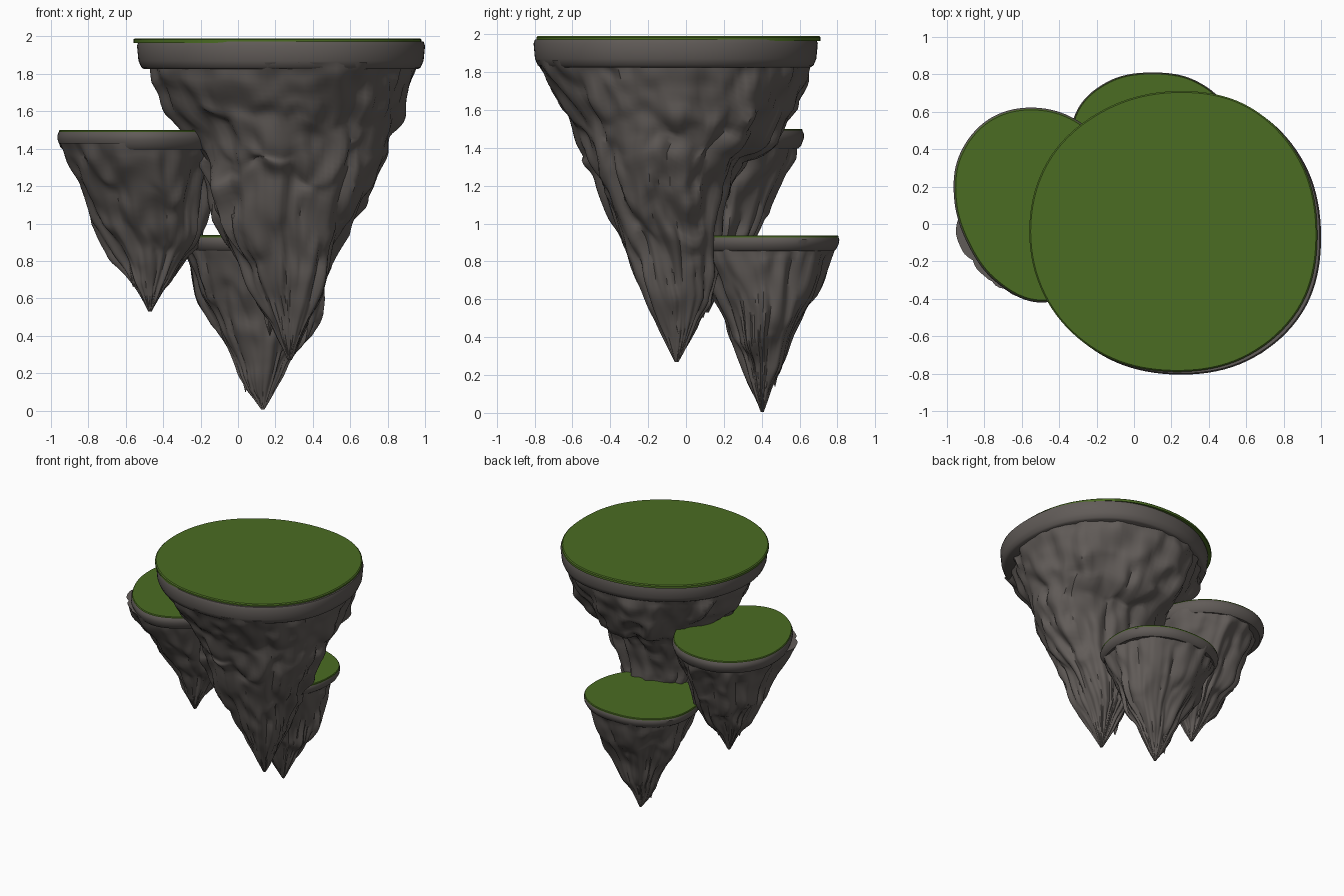
import bpy, bmesh, math
from mathutils import Vector, noise

if "Cube" in bpy.data.objects:
    bpy.data.objects.remove(bpy.data.objects["Cube"])


def material(name, rgb):
    m = bpy.data.materials.new(name)
    m.diffuse_color = (*rgb, 1)
    m.use_nodes = True
    m.node_tree.nodes["Principled BSDF"].inputs["Base Color"].default_value = m.diffuse_color
    return m


GRASS = material("grass green", (0.07, 0.15, 0.016))
ROCK = material("brown grey rock", (0.12, 0.106, 0.098))
N = 112


def loft(bm, rings):
    """Skin a list of closed rings and cap both ends."""
    vs = [[bm.verts.new(p) for p in ring] for ring in rings]
    n = len(vs[0])
    for a, b in zip(vs, vs[1:]):
        for i in range(n):
            bm.faces.new((a[i], a[(i + 1) % n], b[(i + 1) % n], b[i]))
    bm.faces.new(vs[0][::-1])
    bm.faces.new(vs[-1])


def finish(name, bm, mat, angle):
    bmesh.ops.recalc_face_normals(bm, faces=bm.faces)
    me = bpy.data.meshes.new(name)
    bm.to_mesh(me)
    bm.free()
    me.materials.append(mat)
    ob = bpy.data.objects.new(name, me)
    bpy.context.collection.objects.link(ob)
    bpy.context.view_layer.objects.active = ob
    ob.select_set(True)
    bpy.ops.object.shade_smooth_by_angle(angle=math.radians(angle))
    ob.select_set(False)


def spline(vals, t, closed=False):
    """Catmull-Rom through vals, t counted in samples."""
    i, n = int(math.floor(t)), len(vals)
    f = t - i
    g = (lambda k: vals[k % n]) if closed else (lambda k: vals[max(0, min(n - 1, k))])
    a, b, c, d = g(i - 1), g(i), g(i + 1), g(i + 2)
    return b + 0.5 * f * (c - a + f * (2 * a - 5 * b + 4 * c - d + f * (3 * (b - c) + d - a)))


def plate(name, centre, radii, levels, mat):
    """Flat slab with an egg outline; levels are (z, scale)."""
    bm = bmesh.new()
    rings = []
    for z, s in levels:
        ring = []
        for i in range(N):
            t = math.tau * i / N
            r = s * spline(radii, i / N * len(radii), True)
            ring.append((centre[0] + r * math.cos(t), centre[1] + r * math.sin(t), z))
        rings.append(ring)
    loft(bm, rings)
    finish(name, bm, mat, 35)


def crag(x, y, z, t, amp, seed):
    """Inward carving factor: vertical flutes plus fine chips."""
    c, s = math.cos(t), math.sin(t)
    big = noise.noise(Vector((c * 1.9 + seed, s * 1.9, z * 1.8)))
    flute = abs(noise.noise(Vector((c * 4.5 + seed, s * 4.5 + z * 0.8, z * 2.2))))
    chip = noise.noise(Vector((x * 11 + seed, y * 11, z * 7)))
    return 1.03 + amp * (0.55 * big - 0.75 * (0.35 - flute) + 0.35 * chip)


def rock(name, profile, spikes, amp, seed, rows):
    """Hanging rock; profile rows are (z, xmin, xmax, ymin, ymax)."""
    bm = bmesh.new()
    rings = []
    for k in range(rows + 1):
        u = k / rows * (len(profile) - 1)
        j = min(int(u), len(profile) - 2)
        f = u - j
        z, x0, x1, y0, y1 = [a + (b - a) * f for a, b in zip(profile[j], profile[j + 1])]
        grow = amp * (0.3 + 0.9 * k / rows)
        ring = []
        for i in range(N):
            t = math.tau * i / N
            x, y = (x1 - x0) / 2 * math.cos(t), (y1 - y0) / 2 * math.sin(t)
            m = crag(x, y, z, t, grow, seed)
            # ragged ledges: rows sag differently round the rock
            sag = 0.07 * noise.noise(Vector((x * 7 + seed, y * 7, z * 3)))
            sag *= min(1, 4 * k / rows) * min(1, 3 * (1 - k / rows))
            ring.append(((x0 + x1) / 2 + x * m, (y0 + y1) / 2 + y * m, z + sag))
        rings.append(ring)
    loft(bm, rings)
    # stalactites around the tip
    for n, (sx, sy, z0, r, h) in enumerate(spikes):
        cone = []
        for k in range(9):
            v = k / 8
            z = z0 + h * v
            rr = max(0.002, r * v ** 0.8)
            cone.append([(sx + rr * math.cos(t) * crag(sx, sy, z, t, 0.7, n),
                          sy + rr * math.sin(t) * crag(sx, sy, z, t, 0.7, n), z)
                         for t in (math.tau * i / 20 for i in range(20))])
        loft(bm, cone)
    finish(name, bm, ROCK, 50)


# Large island
main_r = [.77, .78, .78, .75, .75, .77, .77, .77, .76, .75, .775, .79]
plate("large_grass", (.21, -.04), main_r, [(1.965, 1), (1.983, 1), (1.99, .99)], GRASS)
plate("large_rim", (.23, -.055), main_r,
      [(1.825, .95), (1.835, .97), (1.87, .99), (1.95, 1), (1.972, .99)], ROCK)
rock("large_rock", [
    (1.86, -.47, .95, -.77, .65), (1.76, -.45, .92, -.72, .62),
    (1.6, -.36, .86, -.63, .56), (1.45, -.24, .79, -.57, .47),
    (1.34, -.19, .75, -.52, .32), (1.2, -.16, .70, -.46, .25),
    (1.0, -.11, .61, -.38, .19), (.8, .01, .53, -.29, .17),
    (.6, .10, .44, -.21, .13), (.45, .18, .37, -.15, .06),
    (.27, .265, .285, -.06, -.04)],
    [(.24, -.13, .43, .09, .4), (.28, .09, .5, .09, .4),
     (.17, -.02, .40, .09, .4), (.36, -.04, .42, .08, .4),
     (.08, -.08, .62, .09, .35)], .32, 3.1, 60)

# Left island
left_r = [.42, .43, .47, .50, .52, .50, .46, .45, .49, .54, .50, .45]
plate("left_grass", (-.5, .12), left_r, [(1.48, .985), (1.494, .985), (1.5, .975)], GRASS)
plate("left_rim", (-.5, .12), left_r,
      [(1.395, .94), (1.41, .97), (1.45, 1), (1.475, 1), (1.49, .985)], ROCK)
rock("left_rock", [
    (1.43, -.95, -.11, -.37, .58), (1.35, -.91, -.13, -.33, .56),
    (1.2, -.83, -.16, -.23, .47), (1.0, -.78, -.19, -.12, .38),
    (.88, -.68, -.23, -.05, .32), (.78, -.62, -.30, 0, .26),
    (.66, -.55, -.39, .05, .18), (.53, -.48, -.46, .10, .12)],
    [(-.56, .1, .66, .07, .3), (-.36, .14, .71, .07, .28),
     (-.64, .16, .78, .07, .25), (-.45, .22, .68, .07, .3)], .36, 8.7, 48)

# Low back island
low_r = [.44, .46, .44, .42, .44, .46, .44, .43, .42, .41, .42, .43]
plate("low_grass", (.1, .39), low_r, [(.92, .99), (.933, .99), (.938, .98)], GRASS)
plate("low_rim", (.1, .39), low_r,
      [(.855, .93), (.865, .96), (.89, .99), (.915, 1), (.93, .985)], ROCK)
rock("low_rock", [
    (.89, -.30, .51, .01, .79), (.8, -.26, .50, .05, .75),
    (.6, -.20, .45, .15, .67), (.4, -.10, .37, .23, .57),
    (.25, 0, .27, .30, .51), (.12, .05, .20, .35, .45),
    (.005, .125, .14, .395, .41)],
    [(.04, .4, .1, .06, .28), (.2, .42, .13, .06, .28),
     (.1, .47, .14, .06, .28), (.11, .33, .17, .06, .26)], .36, 14.2, 48)
